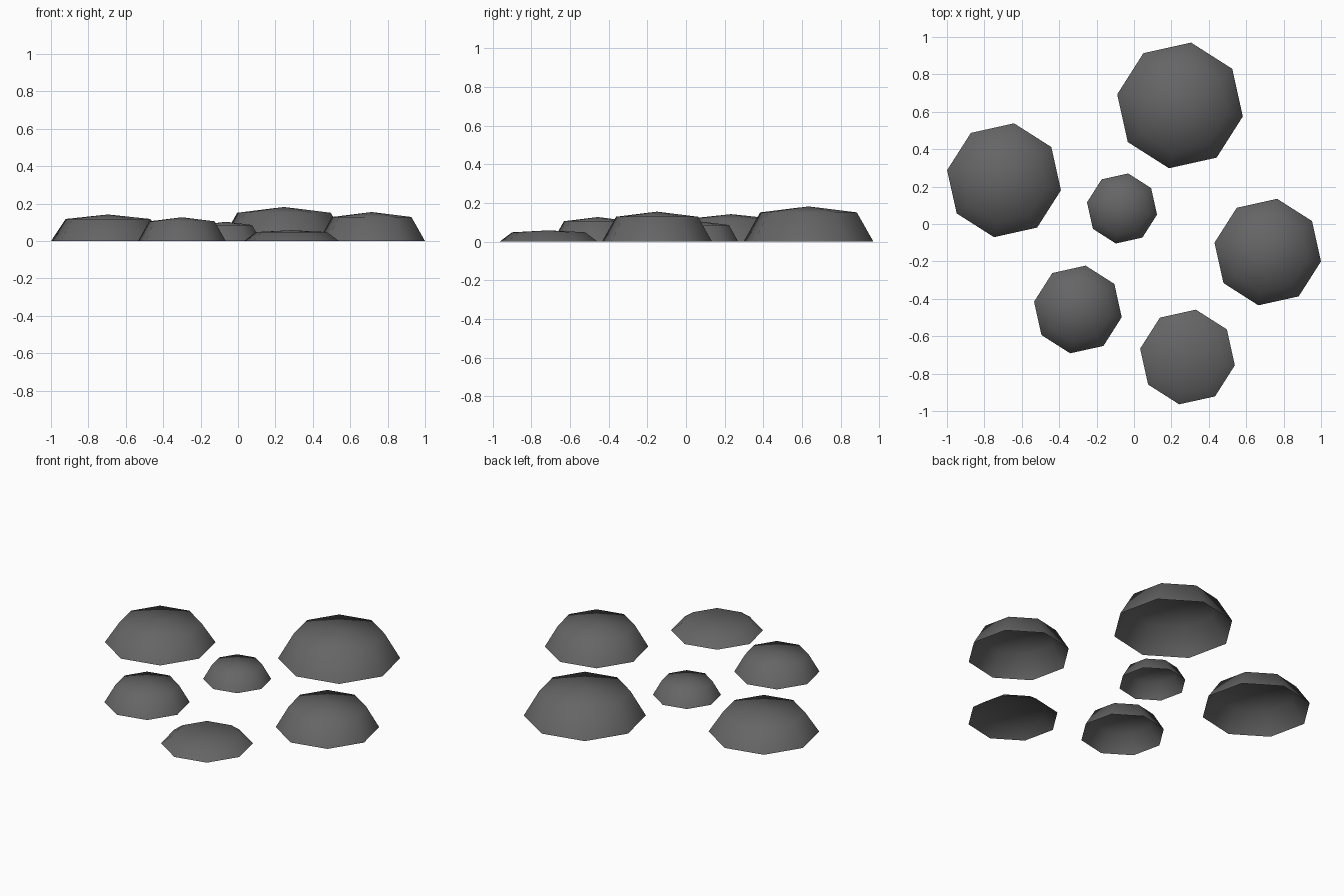
import bpy, bmesh, math

if "Cube" in bpy.data.objects:
    bpy.data.objects.remove(bpy.data.objects["Cube"])

stone = bpy.data.materials.new("dark_grey_stone")
stone.diffuse_color = (0.13, 0.13, 0.13, 1)
stone.use_nodes = True
stone.node_tree.nodes["Principled BSDF"].inputs["Base Color"].default_value = stone.diffuse_color

SIDES = 8
TURN = math.radians(35)
RING_SCALE = 0.745   # shoulder ring radius relative to the base
RING_HEIGHT = 0.83   # shoulder ring height relative to the apex


def ring(bm, r, z):
    return [bm.verts.new((r * math.cos(TURN + i * math.tau / SIDES),
                          r * math.sin(TURN + i * math.tau / SIDES), z))
            for i in range(SIDES)]


def stepping_stone(name, x, y, radius, height):
    # open-bottomed low dome: base ring, shoulder ring, apex
    bm = bmesh.new()
    base = ring(bm, radius, 0)
    shoulder = ring(bm, radius * RING_SCALE, height * RING_HEIGHT)
    apex = bm.verts.new((0, 0, height))
    for i in range(SIDES):
        j = (i + 1) % SIDES
        bm.faces.new((base[i], base[j], shoulder[j], shoulder[i]))
        bm.faces.new((shoulder[i], shoulder[j], apex))
    for f in bm.faces:
        f.smooth = True
    mesh = bpy.data.meshes.new(name)
    bm.to_mesh(mesh)
    bm.free()
    mesh.materials.append(stone)
    ob = bpy.data.objects.new(name, mesh)
    ob.location = (x, y, 0)
    bpy.context.collection.objects.link(ob)


# the six stones: x, y, radius, height
stepping_stone("stone_back", 0.246, 0.634, 0.341, 0.182)
stepping_stone("stone_left", -0.695, 0.234, 0.309, 0.142)
stepping_stone("stone_right", 0.715, -0.150, 0.289, 0.155)
stepping_stone("stone_centre", -0.064, 0.083, 0.190, 0.103)
stepping_stone("stone_front_left", -0.300, -0.457, 0.238, 0.127)
stepping_stone("stone_front", 0.286, -0.711, 0.257, 0.058)
